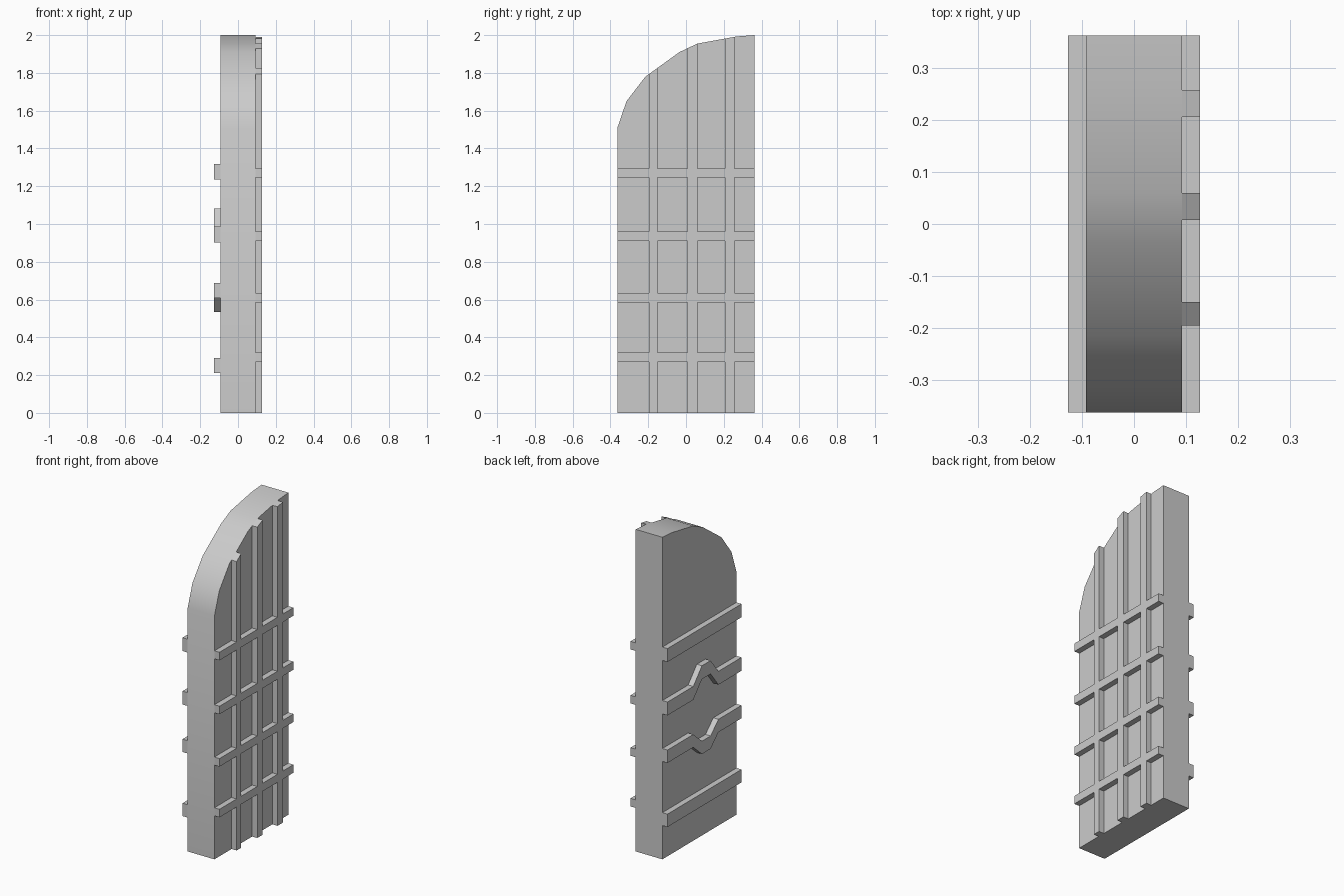
import bpy, bmesh, math

if "Cube" in bpy.data.objects:
    bpy.data.objects.remove(bpy.data.objects["Cube"])

# Door outline in (y, z): square on one side, arched on the other
ARCH = [(-0.363, 1.51), (-0.315, 1.65), (-0.215, 1.78), (-0.035, 1.91),
        (0.06, 1.955), (0.27, 1.993), (0.363, 2.0)]
HALF_Y, FACE_X, BAR_X = 0.363, 0.092, 0.127


def arch_z(y):
    for (y0, z0), (y1, z1) in zip(ARCH, ARCH[1:]):
        if y0 <= y <= y1:
            return z0 + (z1 - z0) * (y - y0) / (y1 - y0)
    return ARCH[-1][1]


def add_prism(bm, outline, x0, x1):
    """Extrude a (y, z) outline from x0 to x1."""
    face = bm.faces.new([bm.verts.new((x0, y, z)) for y, z in outline])
    ext = bmesh.ops.extrude_face_region(bm, geom=[face], use_keep_orig=True)
    verts = [v for v in ext["geom"] if isinstance(v, bmesh.types.BMVert)]
    bmesh.ops.translate(bm, verts=verts, vec=(x1 - x0, 0, 0))


def make_part(name, outlines, x0, x1):
    bm = bmesh.new()
    for outline in outlines:
        add_prism(bm, outline, x0, x1)
    bmesh.ops.recalc_face_normals(bm, faces=bm.faces)
    mesh = bpy.data.meshes.new(name)
    bm.to_mesh(mesh)
    bm.free()
    obj = bpy.data.objects.new(name, mesh)
    bpy.context.collection.objects.link(obj)
    return obj


def rect(y0, y1, z0, z1):
    return [(y0, z0), (y1, z0), (y1, z1), (y0, z1)]


# Door slab
slab = make_part("door_slab", [[(-HALF_Y, 0), *ARCH, (HALF_Y, 0)]], -FACE_X, FACE_X)
bpy.context.view_layer.objects.active = slab
slab.select_set(True)
bpy.ops.object.shade_smooth_by_angle(angle=math.radians(30))
slab.select_set(False)

# Lattice rails across the +x face
rails = [(0.27, 0.32), (0.585, 0.635), (0.91, 0.96), (1.245, 1.295)]
make_part("lattice_rails", [rect(-HALF_Y, HALF_Y, a, b) for a, b in rails], FACE_X, BAR_X)

# Lattice uprights, filling between the rails and following the arch on top
uprights = []
for y0, y1 in [(-0.195, -0.15), (0.008, 0.06), (0.206, 0.258)]:
    bottoms = [0] + [b for a, b in rails]
    for z0, z1 in zip(bottoms, [a for a, b in rails]):
        uprights.append(rect(y0, y1, z0, z1))
    uprights.append([(y0, bottoms[-1]), (y1, bottoms[-1]),
                     (y1, arch_z(y1)), (y0, arch_z(y0))])
make_part("lattice_uprights", uprights, FACE_X, BAR_X)

# Straight battens on the -x face
make_part("straight_battens", [rect(-HALF_Y, HALF_Y, 0.21, 0.29),
                               rect(-HALF_Y, HALF_Y, 1.235, 1.318)], -BAR_X, -FACE_X)


# Battens that bend around the middle of the -x face
def bent(z0, z1, rise):
    path = [(-HALF_Y, 0), (-0.137, 0), (-0.06, rise), (0.025, rise), (0.11, 0), (HALF_Y, 0)]
    return [(y, z0 + d) for y, d in path] + [(y, z1 + d) for y, d in reversed(path)]


make_part("bent_battens", [bent(0.903, 0.986, 0.096), bent(0.608, 0.688, -0.074)],
          -BAR_X, -FACE_X)
